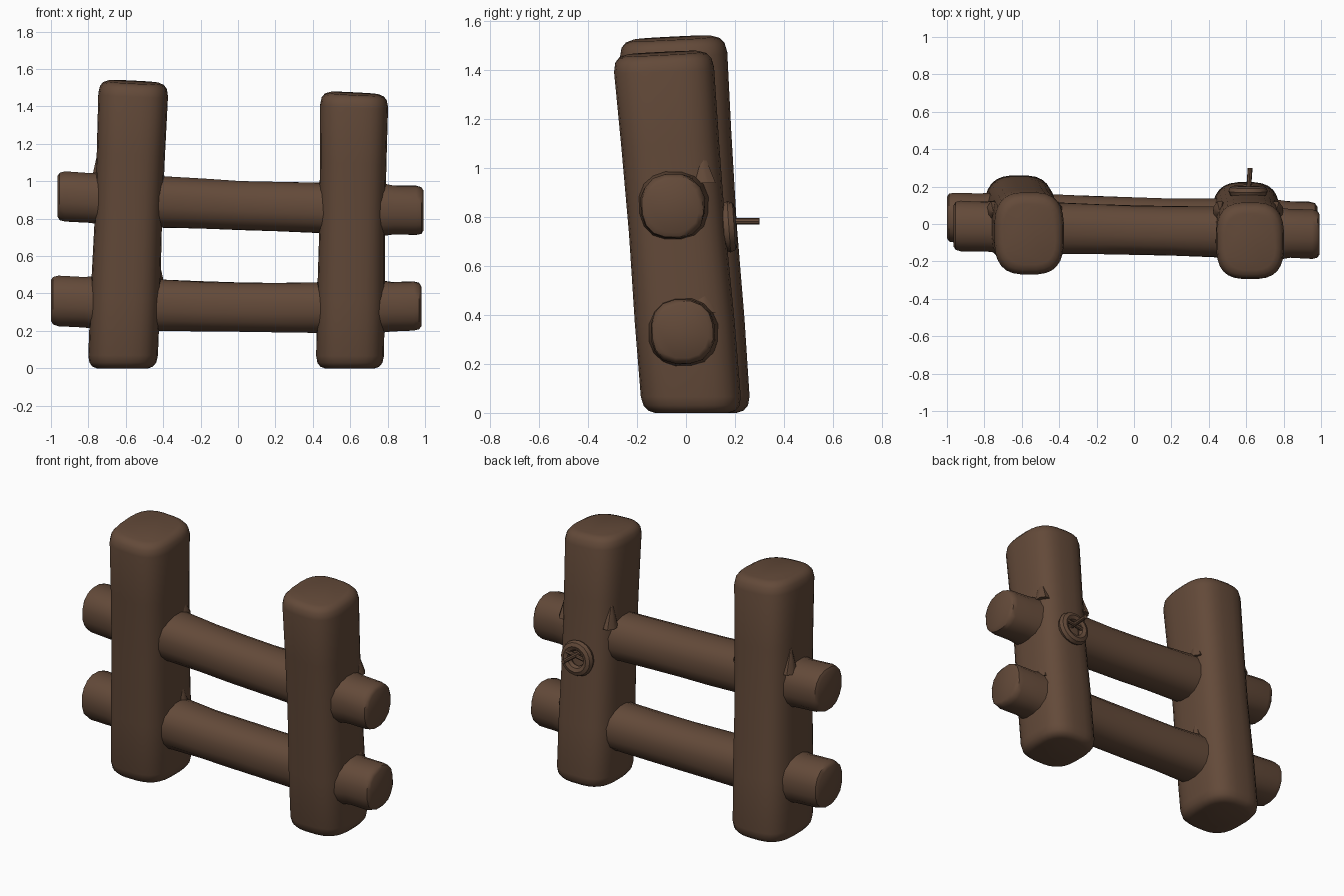
import bpy, bmesh, math, random
from mathutils import Vector

random.seed(4)
cube = bpy.data.objects.get("Cube")
if cube:
    bpy.data.objects.remove(cube, do_unlink=True)

# One wood colour for everything
wood = bpy.data.materials.new("brown_wood")
wood.use_nodes = True
colour = (0.125, 0.068, 0.041, 1)
wood.diffuse_color = colour
bsdf = wood.node_tree.nodes["Principled BSDF"]
bsdf.inputs["Base Color"].default_value = colour
bsdf.inputs["Roughness"].default_value = 0.9


def loft(name, rings, sharp=40):
    """Skin a list of closed rings of points and cap both ends."""
    bm = bmesh.new()
    loops = [[bm.verts.new(p) for p in ring] for ring in rings]
    n = len(loops[0])
    for a, b in zip(loops, loops[1:]):
        for i in range(n):
            j = (i + 1) % n
            bm.faces.new((a[i], a[j], b[j], b[i]))
    bm.faces.new(loops[0][::-1])
    bm.faces.new(loops[-1])
    bmesh.ops.recalc_face_normals(bm, faces=bm.faces)
    mesh = bpy.data.meshes.new(name)
    bm.to_mesh(mesh)
    bm.free()
    obj = bpy.data.objects.new(name, mesh)
    bpy.context.collection.objects.link(obj)
    finish(obj, sharp)


def finish(obj, sharp=40):
    obj.data.materials.clear()
    obj.data.materials.append(wood)
    bpy.ops.object.select_all(action="DESELECT")
    obj.select_set(True)
    bpy.context.view_layer.objects.active = obj
    bpy.ops.object.shade_smooth_by_angle(angle=math.radians(sharp))


def outline(rx, ry, power, n=28):
    """Rounded-box cross-section."""
    pts = []
    for i in range(n):
        t = 2 * math.pi * (i + 0.5) / n
        c, s = math.cos(t), math.sin(t)
        pts.append((rx * math.copysign(abs(c) ** (2 / power), c),
                    ry * math.copysign(abs(s) ** (2 / power), s)))
    return pts


def post(name, bottom, top, rx, ry, height):
    """Leaning post with worn, rounded ends; its top is cut square to the lean."""
    steps = [(0, 0.74), (0.006, 0.87), (0.02, 0.96), (0.045, 1), (0.25, 1),
             (0.5, 0.97), (0.75, 0.98), (0.955, 1), (0.98, 0.96),
             (0.994, 0.87), (1, 0.74)]
    rings = []
    for t, size in steps:
        centre = Vector(bottom).lerp(Vector(top), t)
        slope = max(0, t - 0.5) * 2
        rings.append([(centre.x + x, centre.y + y,
                       t * height + slope * (0.05 * y - 0.05 * x))
                      for x, y in outline(rx * size, ry * size, 3)])
    loft(name, rings)


def rail(name, left, right, sag, radius):
    """Round pole with chamfered ends, gently uneven along its length."""
    a, b = Vector(left), Vector(right)
    steps = [(0, 0.82), (0.006, 0.95), (0.02, 1), (0.09, 1), (0.125, 1.06),
             (0.2, 1.06), (0.3, 1.03), (0.4, 1), (0.5, 0.98), (0.6, 0.98),
             (0.71, 1), (0.8, 1.06), (0.885, 1.06), (0.92, 0.98),
             (0.98, 0.98), (0.994, 0.93), (1, 0.8)]
    rings = []
    for t, size in steps:
        c = a.lerp(b, t)
        c.z -= sag * math.sin(math.pi * t)
        ring = []
        for y, z in outline(radius * size, radius * size, 2.3, 16):
            k = random.uniform(0.98, 1.015)
            ring.append((c.x, c.y + y * k, c.z + z * k))
        rings.append(ring)
    loft(name, rings)


def splinter(name, tip, base, side):
    """Small wedge of torn wood where a rail enters a post."""
    tip, base = Vector(tip), Vector(base)
    rings = []
    for t, w in ((0, 0.006), (0.5, 0.03), (1, 0.055)):
        c = tip.lerp(base, t)
        rings.append([(c.x + side * x, c.y + y, c.z)
                      for x, y in outline(w * 0.7, w, 2, 8)])
    loft(name, rings)


# Posts
post("right_post", (-0.617, 0.045), (-0.558, -0.055), 0.187, 0.22, 1.53)
post("left_post", (0.598, 0.025), (0.622, -0.095), 0.182, 0.205, 1.468)

# Rails
rail("upper_rail", (-0.965, -0.01, 0.92), (0.992, -0.055, 0.843), 0.01, 0.136)
rail("lower_rail", (-1.0, 0.035, 0.362), (0.98, -0.015, 0.332), 0.02, 0.136)

# Torn wood at the joints
for side, x in ((1, -0.42), (-1, 0.46), (1, 0.76), (-1, -0.75)):
    for label, z in (("upper", 0.91 - 0.04 * x), ("lower", 0.35)):
        place = "right" if x < 0 else "left"
        face = "inner" if abs(x) < 0.5 else "outer"
        splinter(f"{label}_{place}_{face}_splinter",
                 (x, 0.06, z + 0.2), (x, 0.07, z + 0.06), side)

# Knot ring on the back of the left post
bpy.ops.mesh.primitive_torus_add(major_radius=0.075, minor_radius=0.03,
                                 major_segments=20, minor_segments=8,
                                 location=(0.61, 0.175, 0.76),
                                 rotation=(math.radians(94), 0, 0))
ring = bpy.context.object
ring.name = "knot_ring"
finish(ring)

# Peg and cross twig in the knot
for name, size, depth, at, turn in (
        ("knot_peg", 0.013, 0.17, (0.615, 0.215, 0.782), (90, 0, -4)),
        ("knot_twig", 0.012, 0.12, (0.615, 0.19, 0.78), (0, 80, 0))):
    bpy.ops.mesh.primitive_cylinder_add(
        vertices=8, radius=size, depth=depth, location=at,
        rotation=[math.radians(d) for d in turn])
    part = bpy.context.object
    part.name = name
    finish(part)
